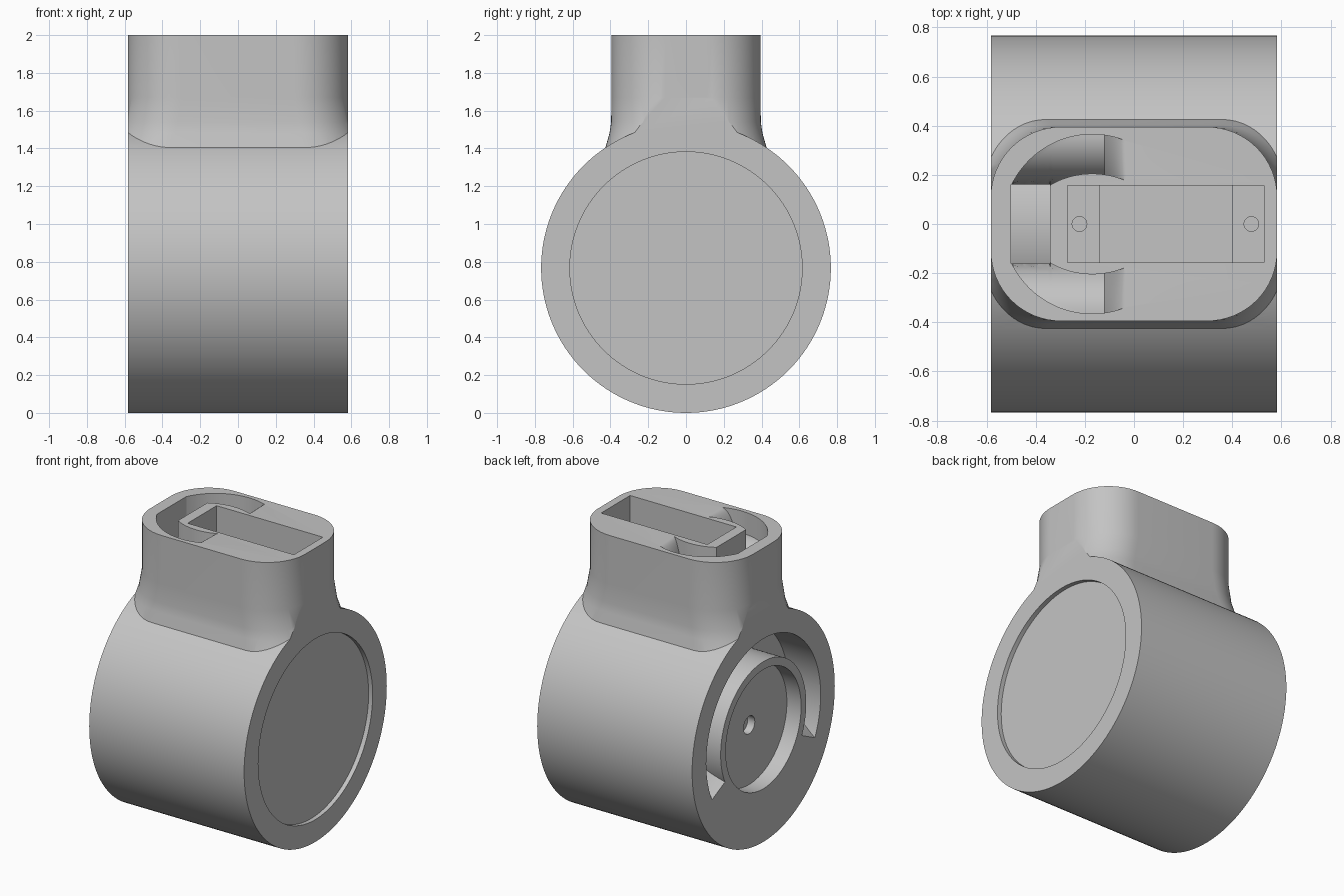
import bpy, bmesh, math
from mathutils import Matrix

if "Cube" in bpy.data.objects:
    bpy.data.objects.remove(bpy.data.objects["Cube"])

HALF, RAD, TOP = 0.583, 0.767, 2.0   # half width, drum radius, neck top

grey = bpy.data.materials.new("plain_grey")
grey.use_nodes = True
colour = (0.55, 0.55, 0.55, 1)
grey.diffuse_color = colour
grey.node_tree.nodes["Principled BSDF"].inputs["Base Color"].default_value = colour


def finish(name, bm):
    bmesh.ops.recalc_face_normals(bm, faces=bm.faces)
    mesh = bpy.data.meshes.new(name)
    bm.to_mesh(mesh)
    bm.free()
    mesh.materials.append(grey)
    ob = bpy.data.objects.new(name, mesh)
    bpy.context.collection.objects.link(ob)
    return ob


def loft(name, rings):
    bm = bmesh.new()
    loops = [[bm.verts.new(p) for p in ring] for ring in rings]
    n = len(loops[0])
    for a, b in zip(loops, loops[1:]):
        for i in range(n):
            j = (i + 1) % n
            bm.faces.new((a[i], a[j], b[j], b[i]))
    bm.faces.new(loops[0])
    bm.faces.new(loops[-1])
    return finish(name, bm)


def box(name, x0, x1, y, z0, z1):
    return loft(name, [[(x0, -y, z), (x1, -y, z), (x1, y, z), (x0, y, z)] for z in (z0, z1)])


def cylinder_x(name, r, x0, x1, n=128):
    def ring(x):
        return [(x, r * math.cos(2 * math.pi * i / n), RAD + r * math.sin(2 * math.pi * i / n))
                for i in range(n)]
    return loft(name, [ring(x0), ring(x1)])


def cylinder_z(name, x, r, z0, z1, n=24):
    return loft(name, [[(x + r * math.cos(2 * math.pi * i / n), r * math.sin(2 * math.pi * i / n), z)
                        for i in range(n)] for z in (z0, z1)])


def rounded_rect(hx, hy, r, z, n=16):
    pts = []
    for k, (sx, sy) in enumerate(((1, 1), (-1, 1), (-1, -1), (1, -1))):
        for i in range(n + 1):
            a = math.pi / 2 * (k + i / n)
            pts.append((sx * (hx - r) + r * math.cos(a), sy * (hy - r) + r * math.sin(a), z))
    return pts


def combine(body, tool, operation):
    mod = body.modifiers.new("cut", "BOOLEAN")
    mod.operation, mod.object, mod.solver = operation, tool, "EXACT"
    bpy.ops.object.select_all(action="DESELECT")
    bpy.context.view_layer.objects.active = body
    body.select_set(True)
    bpy.ops.object.modifier_apply(modifier=mod.name)
    bpy.data.objects.remove(tool)


# Drum with a flared neck, trimmed to the flat ends
body = cylinder_x("drum_with_neck", RAD, -0.9, 0.9)
neck = loft("neck", [rounded_rect(*s) for s in (
    (0.75, 0.46, 0.36, 1.2), (0.67, 0.425, 0.32, 1.41), (0.635, 0.405, 0.30, 1.48),
    (0.61, 0.396, 0.29, 1.54), (HALF, 0.395, 0.285, 1.67), (HALF, 0.395, 0.285, TOP))])
combine(body, neck, "UNION")
combine(body, box("trim", -HALF, HALF, 1.5, -0.5, 2.5), "INTERSECT")

# Shallow round recess on one end, round socket with a pin hole on the other
combine(body, cylinder_x("end_recess", 0.615, HALF - 0.03, 0.7), "DIFFERENCE")
combine(body, cylinder_x("socket", 0.405, -0.7, -HALF + 0.107), "DIFFERENCE")
combine(body, cylinder_x("pin_hole", 0.06, -0.6, -HALF + 0.16, 32), "DIFFERENCE")


# Arc groove around the socket, ramping up to the surface at both ends
def groove_ring(deg):
    beyond = max(0, -deg, deg - 180) / 26
    x = -HALF + 0.243 * (1 - beyond ** 2)
    a = math.radians(deg)
    return [(px, r * math.cos(a), RAD + r * math.sin(a))
            for px, r in ((-0.7, 0.46), (-0.7, 0.615), (x, 0.615), (x, 0.46))]


combine(body, loft("groove", [groove_ring(d) for d in range(-26, 207, 2)]), "DIFFERENCE")

# Duct from the neck top into the groove
combine(body, box("duct", -0.5, -0.341, 0.16, 1.24, 2.1), "DIFFERENCE")


# Curved side channels that roll down into the duct
def channel_ring(x, side):
    outer = math.sqrt(0.365 ** 2 - (x + 0.17) ** 2)
    inner = 0.13 if x < -0.345 else math.sqrt(0.34 ** 2 - (x + 0.17) ** 2) - 0.135
    rise = min(1, max(0, (-0.03 - x) / 0.09)) ** 2
    pts = [(x, side * outer, 2.1), (x, side * inner, 2.1)]
    for i in range(11):
        y = inner + (outer - inner) * i / 10
        t = min(1, max(0, (y - 0.16) / 0.2))
        z = 1.6 + 0.25 * math.sqrt(1 - (1 - t) ** 2)
        pts.append((x, side * y, TOP - (TOP - z) * rise))
    return pts


for side in (1, -1):
    stations = [-0.5 + 0.47 * i / 47 for i in range(48)]
    combine(body, loft("channel", [channel_ring(x, side) for x in stations]), "DIFFERENCE")

# Rectangular pocket with a deeper middle and a small hole in each ledge
combine(body, box("pocket", -0.27, 0.53, 0.156, 1.75, 2.1), "DIFFERENCE")
combine(body, box("pocket_middle", -0.14, 0.4, 0.156, 1.6, 1.8), "DIFFERENCE")
for x in (-0.222, 0.478):
    combine(body, cylinder_z("screw_hole", x, 0.03, 1.65, 1.8), "DIFFERENCE")

bpy.ops.object.select_all(action="DESELECT")
bpy.context.view_layer.objects.active = body
body.select_set(True)
bpy.ops.object.shade_smooth_by_angle(angle=math.radians(25))
